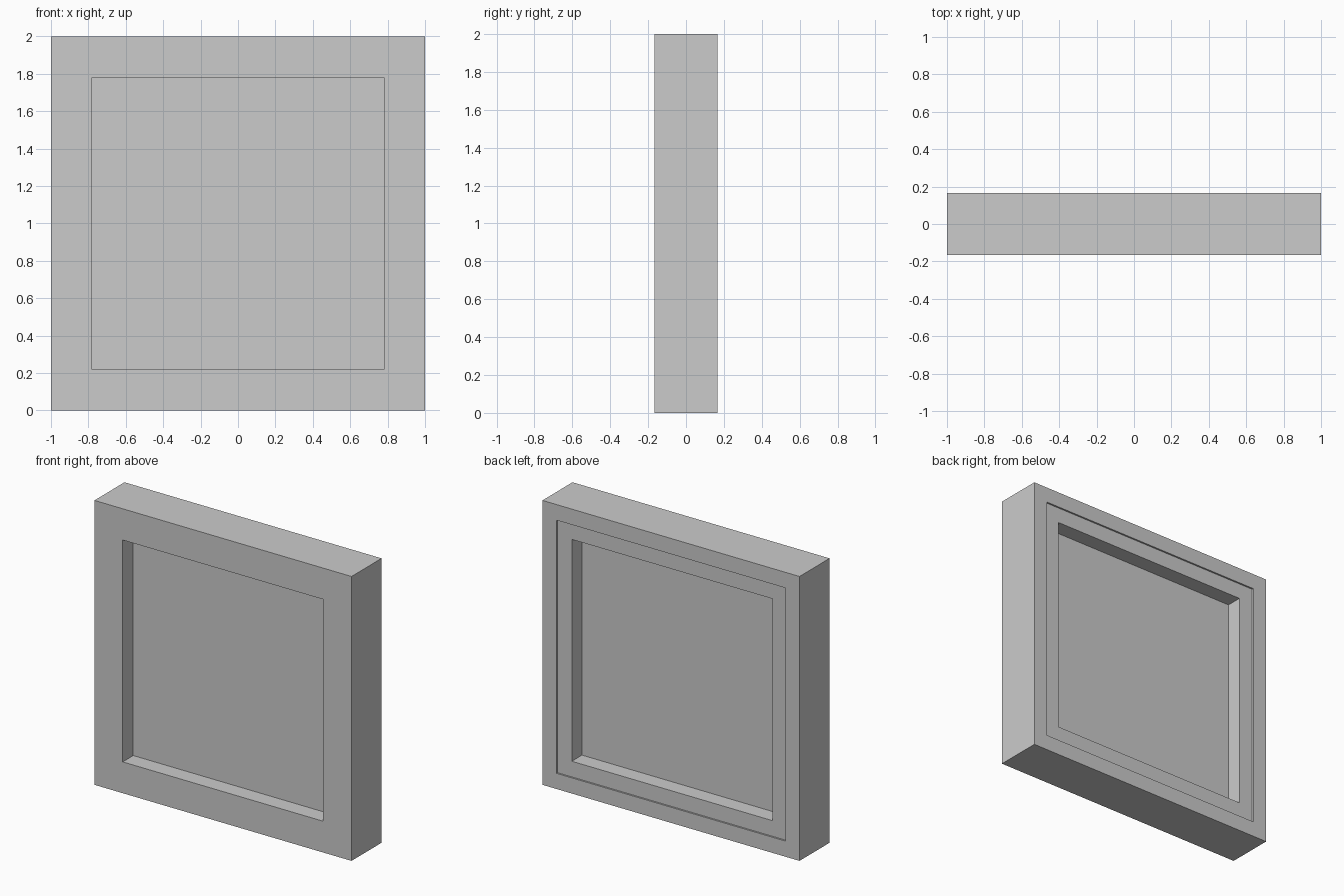
import bpy, bmesh

if "Cube" in bpy.data.objects:
    bpy.data.objects.remove(bpy.data.objects["Cube"])

D = 0.167      # half depth of the frame
OPEN = 0.78    # half width of the opening


def square_ring(name, profile):
    """Sweep a closed (half width, y) profile around a square with mitred corners."""
    bm = bmesh.new()
    corners = [(-1, -1), (1, -1), (1, 1), (-1, 1)]
    loops = [[bm.verts.new((sx * r, y, 1 + sz * r)) for sx, sz in corners]
             for r, y in profile]
    for i, a in enumerate(loops):
        b = loops[(i + 1) % len(loops)]
        for k in range(4):
            n = (k + 1) % 4
            bm.faces.new((a[k], a[n], b[n], b[k]))
    bmesh.ops.recalc_face_normals(bm, faces=bm.faces)
    me = bpy.data.meshes.new(name)
    bm.to_mesh(me)
    bm.free()
    ob = bpy.data.objects.new(name, me)
    bpy.context.collection.objects.link(ob)
    return ob


# Mitred frame, with a shallow rebate around the opening on the back
square_ring("window_frame", [
    (1.0, -D), (OPEN, -D),
    (OPEN, D - 0.012), (0.89, D - 0.012),
    (0.89, D), (1.0, D),
])

# Flat panel set into the middle of the frame
bpy.ops.mesh.primitive_cube_add(size=1, location=(0, -0.004, 1))
panel = bpy.context.object
panel.name = "window_panel"
panel.scale = (2 * OPEN, 0.092, 2 * OPEN)
